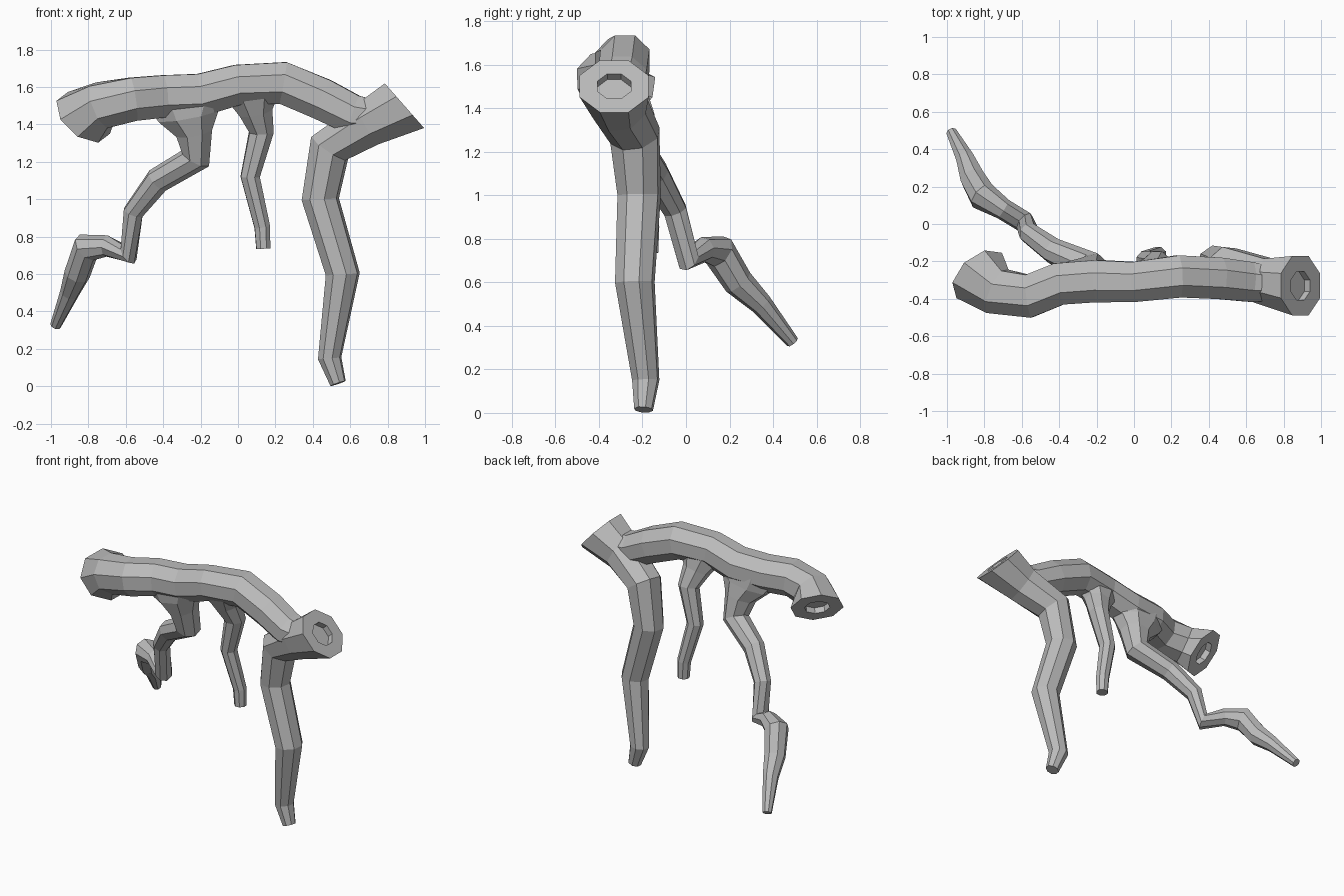
import bpy, bmesh, math
from mathutils import Vector

cube = bpy.data.objects.get("Cube")
if cube:
    bpy.data.objects.remove(cube, do_unlink=True)

bark = bpy.data.materials.new("grey_bark")
bark.use_nodes = True
grey = (0.5, 0.5, 0.5, 1)
bark.diffuse_color = grey
bark.node_tree.nodes["Principled BSDF"].inputs["Base Color"].default_value = grey
SIDES = 8


def limb(name, path, first_normal=None, last_normal=None):
    """Sweep a faceted ring along (x, y, z, radius[, stretch]) points.
    An end with a given normal is a cut with a rim and a shallow pit."""
    pts = [Vector(p[:3]) for p in path]
    bm = bmesh.new()
    rings, tangents, side = [], [], Vector((0, 1, 0))
    for i, (p, spec) in enumerate(zip(pts, path)):
        before = (p - pts[i - 1]).normalized() if i else Vector()
        after = (pts[i + 1] - p).normalized() if i < len(pts) - 1 else Vector()
        t = (before + after).normalized()
        if i == 0 and first_normal:
            t = -Vector(first_normal).normalized()
        if i == len(pts) - 1 and last_normal:
            t = Vector(last_normal).normalized()
        side = (side - t * side.dot(t)).normalized()
        other = t.cross(side) * (spec[4] if len(spec) > 4 else 1)
        ring = []
        for k in range(SIDES):
            a = 2 * math.pi * (k + 0.5) / SIDES
            ring.append(bm.verts.new(p + spec[3] * (math.cos(a) * side + math.sin(a) * other)))
        rings.append(ring)
        tangents.append(t)
    for a, b in zip(rings, rings[1:]):
        for k in range(SIDES):
            n = (k + 1) % SIDES
            bm.faces.new((a[k], a[n], b[n], b[k]))
    caps = [(bm.faces.new(list(reversed(rings[0]))), first_normal, tangents[0], path[0][3]),
            (bm.faces.new(rings[-1]), last_normal, -tangents[-1], path[-1][3])]
    bmesh.ops.recalc_face_normals(bm, faces=bm.faces)
    for cap, cut, inward, radius in caps:
        if cut:
            bmesh.ops.inset_individual(bm, faces=[cap], thickness=radius * 0.52)
            pit = bmesh.ops.extrude_discrete_faces(bm, faces=[cap])["faces"][0]
            bmesh.ops.translate(bm, verts=pit.verts, vec=inward * 0.04)
    mesh = bpy.data.meshes.new(name)
    bm.to_mesh(mesh)
    bm.free()
    mesh.materials.append(bark)
    bpy.context.collection.objects.link(bpy.data.objects.new(name, mesh))


# Arched main trunk, ending in a cut that curls back and down
limb("trunk", [
    (.8, -.325, 1.43, .09), (.62, -.31, 1.45, .115), (.45, -.29, 1.535, .12),
    (.24, -.28, 1.622, .122), (0, -.31, 1.612, .116), (-.2, -.305, 1.558, .122),
    (-.4, -.32, 1.55, .122), (-.56, -.385, 1.535, .125), (-.73, -.36, 1.502, .132),
    (-.828, -.275, 1.438, .172)],
    last_normal=(-.52, .58, -.6))

# Thick supporting root, starting at the upper cut
limb("thick_root", [
    (.89, -.33, 1.5, .172), (.7, -.305, 1.405, .132), (.49, -.235, 1.275, .12),
    (.44, -.215, 1.0, .102), (.56, -.235, .6, .093), (.49, -.185, .15, .064),
    (.535, -.195, .015, .044)],
    first_normal=(.75, 0, .66))

# Short hanging root, flared where it leaves the trunk
limb("short_root", [
    (.08, -.285, 1.56, .095, 1.6), (.095, -.255, 1.47, .08, 1.2), (.125, -.21, 1.36, .07),
    (.065, -.195, 1.12, .055), (.13, -.165, .85, .045), (.135, -.165, .735, .04)])

# Long crooked root reaching backwards, flared at the trunk
limb("crooked_root", [
    (-.27, -.305, 1.53, .11, 2.2), (-.265, -.295, 1.45, .11, 1.6), (-.235, -.27, 1.36, .1, 1.05),
    (-.225, -.235, 1.22, .085), (-.43, -.145, 1.1, .07), (-.56, -.05, .93, .057),
    (-.585, .01, .705, .058), (-.7, .08, .75, .058), (-.81, .15, .742, .08),
    (-.86, .24, .6, .07), (-.9, .345, .5, .052), (-.975, .49, .325, .03)])
